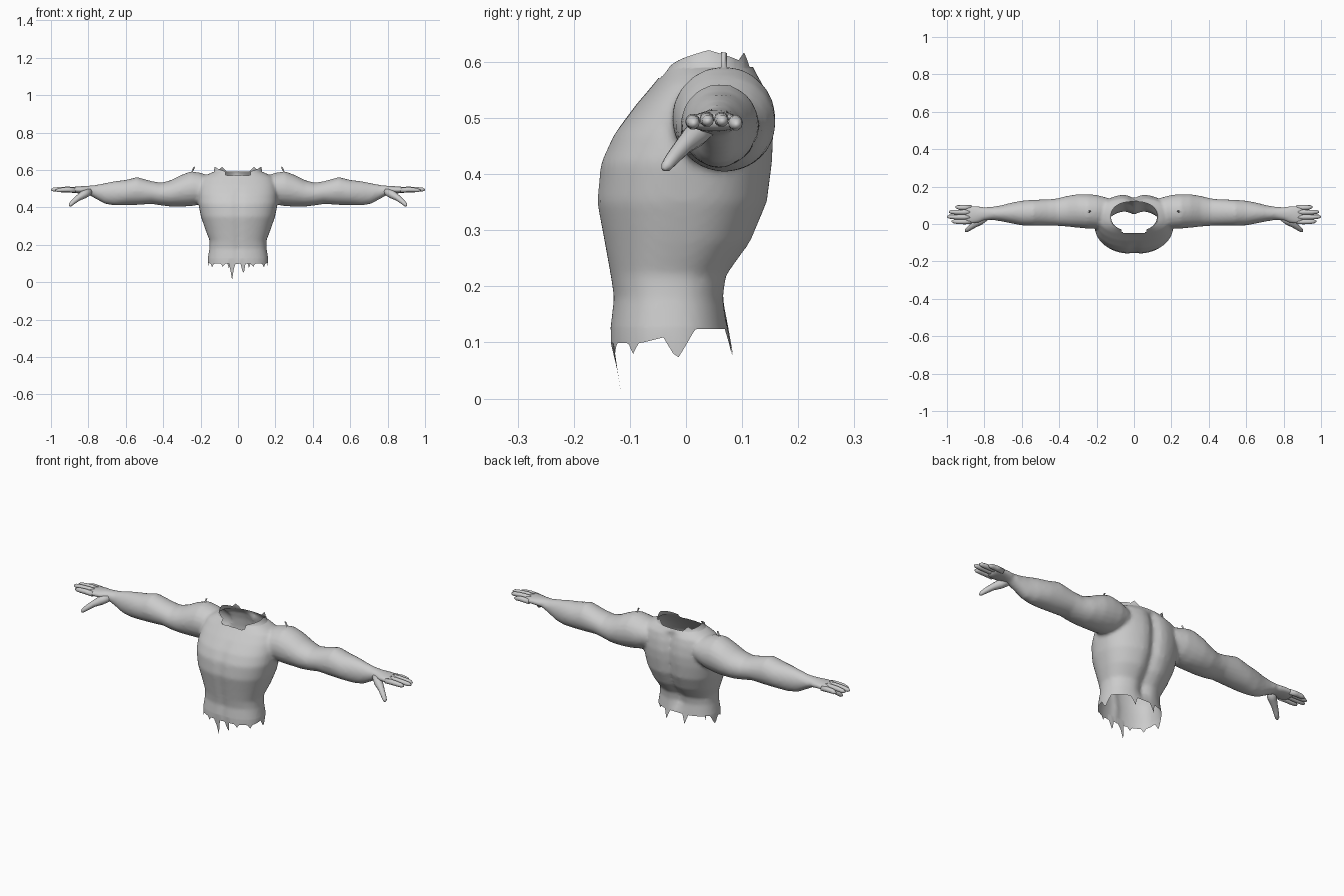
import bpy, bmesh, math
from mathutils import Vector

if "Cube" in bpy.data.objects:
    bpy.data.objects.remove(bpy.data.objects["Cube"])

skin = bpy.data.materials.new("grey_skin")
skin.diffuse_color = (0.6, 0.6, 0.6, 1)
skin.use_nodes = True
skin.node_tree.nodes["Principled BSDF"].inputs["Base Color"].default_value = skin.diffuse_color


def loft(bm, rings):
    """Closed tube through lists of points."""
    vs = [[bm.verts.new(p) for p in r] for r in rings]
    n = len(vs[0])
    for a, b in zip(vs, vs[1:]):
        for i in range(n):
            j = (i + 1) % n
            bm.faces.new((a[i], a[j], b[j], b[i]))
    bm.faces.new(vs[0][::-1])
    bm.faces.new(vs[-1])


def finish(bm, name):
    bmesh.ops.recalc_face_normals(bm, faces=bm.faces)
    me = bpy.data.meshes.new(name)
    bm.to_mesh(me)
    bm.free()
    me.materials.append(skin)
    me.shade_smooth()
    ob = bpy.data.objects.new(name, me)
    bpy.context.collection.objects.link(ob)
    return ob


def power(v, e):
    return math.copysign(abs(v) ** e, v)


def torso_ring(z, hx, y0, y1, n=48):
    pts = []
    for i in range(n):
        a = 2 * math.pi * i / n
        x = hx * power(math.cos(a), 0.85)
        y = (y0 + y1) / 2 + (y1 - y0) / 2 * power(math.sin(a), 0.85)
        if y > 0.03 and 0.15 < z < 0.58:   # spine groove
            y -= 0.022 * math.exp(-(x / 0.03) ** 2)
        if y < 0 and 0.1 < z < 0.5:        # chest and belly centre line
            y += 0.006 * math.exp(-(x / 0.018) ** 2)
        pts.append((x, y, z))
    return pts


def arm_ring(x, y0, y1, z0, z1, n=20):
    return [(x, (y0 + y1) / 2 + (y1 - y0) / 2 * math.cos(t),
             (z0 + z1) / 2 + (z1 - z0) / 2 * math.sin(t))
            for t in (2 * math.pi * i / n for i in range(n))]


# Torso: height, half width, front, back
TORSO = [(0.05, .172, -.138, .085), (.12, .163, -.137, .078), (.18, .153, -.13, .071),
         (.22, .151, -.136, .077), (.28, .174, -.147, .12), (.35, .198, -.16, .149),
         (.42, .212, -.153, .158), (.47, .212, -.13, .16), (.52, .207, -.092, .153),
         (.56, .19, -.058, .141), (.58, .155, -.042, .126), (.6, .105, -.034, .114),
         (.66, .088, -.025, .105)]
# Arm: distance, front, back, bottom, top
ARM = [(.14, -.01, .14, .44, .565), (.2, -.025, .156, .415, .585), (.25, -.025, .16, .406, .593),
       (.3, -.02, .16, .404, .575), (.36, -.014, .15, .404, .545), (.41, -.01, .137, .41, .532),
       (.46, -.008, .132, .418, .54), (.54, -.01, .13, .413, .562), (.6, -.008, .125, .412, .547),
       (.66, .004, .113, .41, .54), (.71, .014, .1, .418, .53), (.76, .022, .092, .445, .52),
       (.8, .018, .09, .468, .516), (.84, .004, .098, .474, .513), (.88, -.002, .1, .476, .51),
       (.905, .004, .096, .481, .506)]

bm = bmesh.new()
loft(bm, [torso_ring(*r) for r in TORSO])
for s in (1, -1):
    loft(bm, [[(s * x, y, z) for x, y, z in arm_ring(*r)] for r in ARM])
body = finish(bm, "torso_and_arms")

# Merge the tubes into one blended skin
m = body.modifiers.new("blend", 'REMESH')
m.mode = 'VOXEL'
m.voxel_size = 0.009
m = body.modifiers.new("soften", 'SMOOTH')
m.factor = 0.5
m.iterations = 5
merged = bpy.data.meshes.new_from_object(body.evaluated_get(bpy.context.evaluated_depsgraph_get()))
body.modifiers.clear()

# Open the neck and waist
bm = bmesh.new()
bm.from_mesh(merged)
for z, up in ((0.125, -1), (0.59, 1)):
    bmesh.ops.bisect_plane(bm, geom=bm.verts[:] + bm.edges[:] + bm.faces[:],
                           plane_co=(0, 0, z), plane_no=(0, 0, up), clear_outer=True)
# Lower the front of the neckline
drop = [f for f in bm.faces if f.calc_center_median().z > 0.572 + 0.1 * max(0, f.calc_center_median().y + .03)
        and f.calc_center_median().y < 0 and abs(f.calc_center_median().x) < 0.07]
bmesh.ops.delete(bm, geom=drop, context='FACES')

# Torn edges: angle in degrees, depth, half width
WAIST = [(-107, .115, 9), (-75, .095, 8), (-50, .045, 9), (-130, .045, 9), (-92, .03, 8),
         (-155, .045, 10), (-25, .045, 10), (5, .055, 12), (175, .055, 12),
         (60, .05, 7), (115, .05, 7)]
NECK = [(0, .03, 45), (180, .03, 45), (35, .026, 14), (145, .026, 14)]


def torn(v, cy, spikes):
    a = math.degrees(math.atan2(v.co.y - cy, v.co.x))
    return max(d * max(0, 1 - abs((a - b + 180) % 360 - 180) / w) for b, d, w in spikes)


for level, sign, spikes, cy in ((.125, -1, WAIST, -.03), (.59, 1, NECK, .04)):
    rim = [e for e in bm.edges if e.is_boundary and all(abs(v.co.z - level) < .002 for v in e.verts)]
    new = bmesh.ops.extrude_edge_only(bm, edges=rim)["geom"]
    for v in new:
        if isinstance(v, bmesh.types.BMVert):
            front = 0.025 * min(1, max(0, (0.02 - v.co.y) / .1)) if sign < 0 else 0
            v.co.z += sign * (max(front, torn(v, cy, spikes)) + 0.001)
            if sign < 0:
                v.co.y += 0.2 * (level - v.co.z) * (1 if v.co.y > .03 else .8 if v.co.z < .07 else 0)
            else:
                v.co.x *= 0.95
bm.to_mesh(body.data)
bm.free()
body.data.shade_smooth()


def digit(name, s, path, radii):
    """Tapered finger along a path."""
    bm = bmesh.new()
    pts = [Vector(p) for p in path]
    axis = (pts[-1] - pts[0]).normalized()
    side = axis.cross(Vector((0, 0, 1))).normalized()
    up = side.cross(axis)
    rings = []
    for p, r in zip(pts, radii):
        ring = [p + r * (side * math.cos(t) + up * math.sin(t))
                for t in (math.pi * i / 5 for i in range(10))]
        rings.append([(s * q.x, q.y, q.z) for q in ring])
    loft(bm, rings)
    finish(bm, name)


# Hands
FINGERS = [("index", .012, .975, .492), ("middle", .037, 1.0, .496),
           ("ring", .063, .99, .496), ("little", .088, .955, .49)]
for s, tag in ((1, "right"), (-1, "left")):
    for n, y, tip, z in FINGERS:
        digit(f"{n}_finger_{tag}", s,
              [(.87, y, z), (.91, y, z + .002), ((.91 + tip) / 2, y, z + .001),
               (tip - .012, y + .002, z - .001), (tip, y + .002, z - .002)],
              (.013, .0135, .0125, .0105, .004))
    digit(f"thumb_{tag}", s,
          [(.79, .04, .488), (.825, .015, .468), (.855, -.005, .45), (.882, -.024, .428),
           (.897, -.035, .414), (.902, -.04, .409)],
          (.02, .022, .016, .013, .01, .004))
